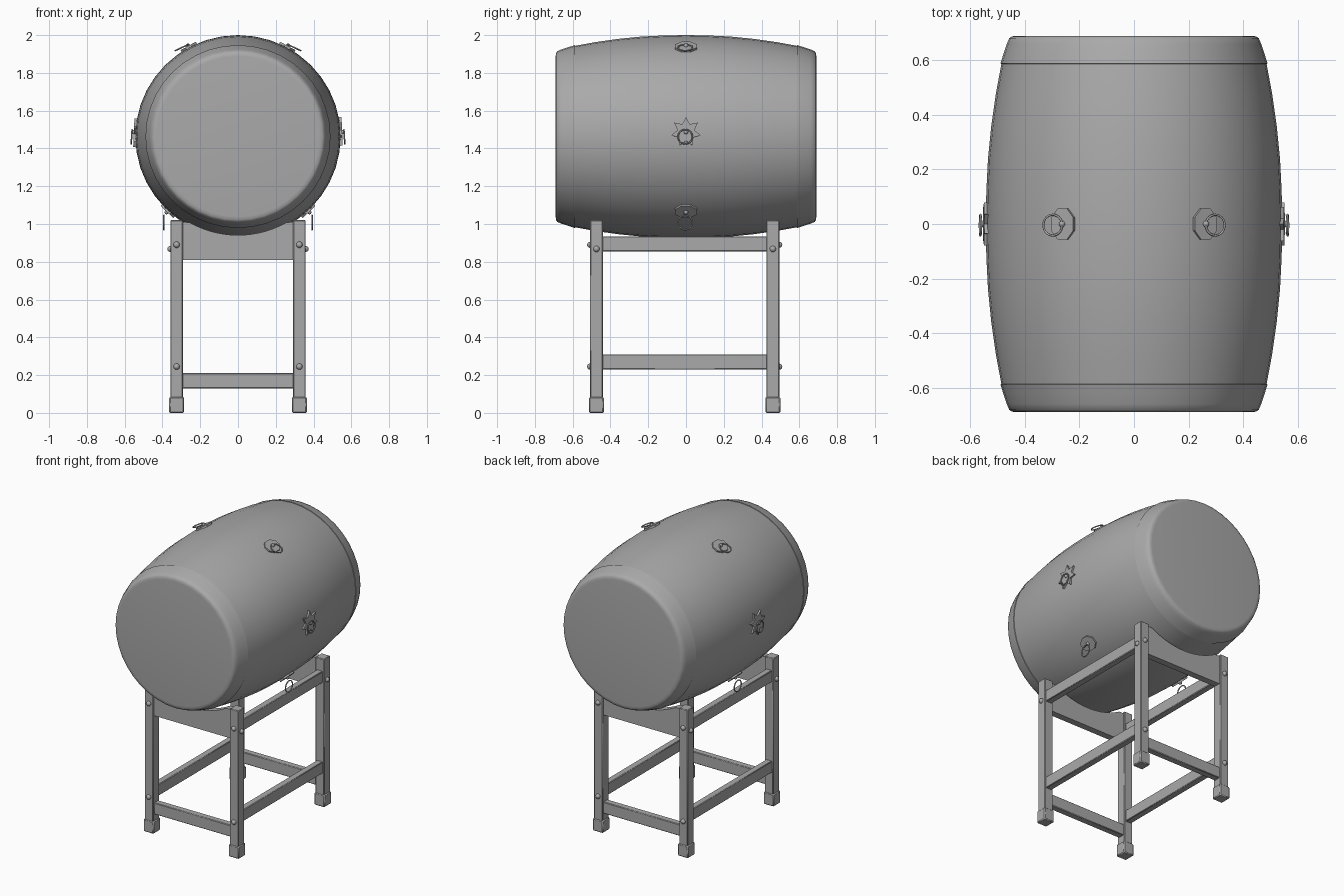
import bpy, bmesh, math
from mathutils import Matrix, Vector

if "Cube" in bpy.data.objects:
    bpy.data.objects.remove(bpy.data.objects["Cube"], do_unlink=True)

grey = bpy.data.materials.new("plain_grey")
grey.use_nodes = True
COLOR = (0.4, 0.4, 0.4, 1)
grey.diffuse_color = COLOR
grey.node_tree.nodes["Principled BSDF"].inputs["Base Color"].default_value = COLOR

AXIS_Z = 1.463      # height of the drum axis
STAND_Y = -0.007    # stand centre
LEG_X, LEG_Y = 0.325, 0.467


def finish(name, bm, angle=35, bevel=0):
    bmesh.ops.recalc_face_normals(bm, faces=bm.faces)
    mesh = bpy.data.meshes.new(name)
    bm.to_mesh(mesh)
    bm.free()
    mesh.materials.append(grey)
    mesh.shade_smooth()
    mesh.set_sharp_from_angle(angle=math.radians(angle))
    obj = bpy.data.objects.new(name, mesh)
    bpy.context.collection.objects.link(obj)
    if bevel:
        mod = obj.modifiers.new("soft_edges", "BEVEL")
        mod.width = bevel
        mod.segments = 1
    return obj


def box(name, center, size, bevel=0.004):
    bm = bmesh.new()
    bmesh.ops.create_cube(bm, size=1, matrix=Matrix.Translation(center) @ Matrix.Diagonal((*size, 1)))
    return finish(name, bm, bevel=bevel)


def lathe(name, profile, matrix, steps, angle=35):
    # profile of (radius, height) spun about local z
    bm = bmesh.new()
    verts = [bm.verts.new((r, 0, h)) for r, h in profile]
    edges = [bm.edges.new(pair) for pair in zip(verts, verts[1:])]
    bmesh.ops.spin(bm, geom=verts + edges, cent=(0, 0, 0), axis=(0, 0, 1),
                   angle=math.tau, steps=steps, use_merge=True)
    bmesh.ops.remove_doubles(bm, verts=bm.verts, dist=0.0001)
    bmesh.ops.transform(bm, matrix=matrix, verts=bm.verts)
    return finish(name, bm, angle)


def prism(name, points, depth, matrix, angle=35):
    # outline in local xy, centred extrusion along local z
    bm = bmesh.new()
    face = bm.faces.new([bm.verts.new((x, y, -depth / 2)) for x, y in points])
    out = bmesh.ops.extrude_face_region(bm, geom=[face])
    moved = [v for v in out["geom"] if isinstance(v, bmesh.types.BMVert)]
    bmesh.ops.translate(bm, vec=(0, 0, depth), verts=moved)
    bmesh.ops.transform(bm, matrix=matrix, verts=bm.verts)
    return finish(name, bm, angle)


def facing(location, direction):
    turn = Vector(direction).to_track_quat("Z", "Y").to_matrix().to_4x4()
    return Matrix.Translation(location) @ turn


def ring(name, location, direction, radius=0.038, tube=0.004):
    loop = [(radius + tube * math.cos(a * math.tau / 8), tube * math.sin(a * math.tau / 8))
            for a in range(9)]
    return lathe(name, loop, facing(location, direction), 28, 60)


# Drum shell: barrel with slightly overlapping skins at both ends
to_y = Matrix.Translation((0, 0, AXIS_Z)) @ Matrix.Diagonal((1.012, 1, 1, 1)) @ Matrix.Rotation(math.pi / 2, 4, "X")
body_half = [(0.478, 0.6), (0.5, 0.48), (0.517, 0.36), (0.529, 0.24), (0.535, 0.12)]
body = body_half + [(0.537, 0)] + [(r, -h) for r, h in reversed(body_half)]
lathe("drum_body", body, to_y, 40, 50)
skin = [(0, 0.69), (0.425, 0.69), (0.442, 0.688), (0.452, 0.681), (0.461, 0.66),
        (0.474, 0.62), (0.484, 0.588), (0.476, 0.586)]
for side, label in ((1, "front"), (-1, "back")):
    lathe(label + "_skin", [(r, h * side) for r, h in skin], to_y, 40, 50)

# Fittings: plates, knobs and rings along the drum's middle
star = []
for i in range(14):
    a = math.pi / 2 + i * math.tau / 14
    r = 0.046 if i % 2 else 0.08
    star.append((r * math.cos(a), r * math.sin(a)))
octagon = [(0.062 * math.cos((i + 0.5) * math.tau / 8), 0.05 * math.sin((i + 0.5) * math.tau / 8))
           for i in range(8)]


def fitting(label, side, degrees, outline, ring_at, ring_dir):
    a = math.radians(degrees)
    normal = Vector((side * math.cos(a), 0, math.sin(a)))
    spot = Vector((normal.x * 0.543, 0, AXIS_Z + normal.z * 0.537))
    along = Vector((0, 1, 0))
    frame = Matrix((along, normal.cross(along), normal)).transposed().to_4x4()
    frame.translation = spot
    prism(label + "_plate", outline, 0.018, frame)
    lathe(label + "_knob", [(0, 0.022), (0.008, 0.02), (0.012, 0.012), (0.012, 0)], frame, 10, 50)
    ring(label + "_ring", (side * ring_at[0], -0.004, ring_at[1]), (side * ring_dir[0], 0, ring_dir[1]))


for side, label in ((1, "left"), (-1, "right")):
    fitting(label + "_upper", side, 61.5, octagon, (0.298, 1.934), (0.42, 0.9))
    fitting(label + "_middle", side, 2.5, star, (0.563, 1.462), (1, 0.06))
    fitting(label + "_lower", side, -47, octagon, (0.392, 1.008), (1, 0))


def bolt(name, location, direction):
    dome = [(0, 0.016), (0.009, 0.014), (0.015, 0.008), (0.017, 0), (0.017, -0.004)]
    lathe(name, dome, facing(location, direction), 10, 50)


# Legs, feet and bolts
for sx, xname in ((1, "left"), (-1, "right")):
    for sy, yname in ((-1, "front"), (1, "back")):
        label = f"{yname}_{xname}"
        x, y = sx * LEG_X, STAND_Y + sy * LEG_Y
        box(label + "_leg", (x, y, 0.53), (0.066, 0.068, 0.98))
        box(label + "_foot", (x, y, 0.0425), (0.078, 0.078, 0.085), 0.006)
        for z, level in ((0.89, "upper"), (0.245, "lower")):
            bolt(f"{label}_{level}_bolt", (x, y + sy * 0.034, z), (0, sy, 0))
        bolt(label + "_side_bolt", (x + sx * 0.033, y, 0.868), (sx, 0, 0))

# Side rails
for sx, xname in ((1, "left"), (-1, "right")):
    for z, level in ((0.895, "upper"), (0.27, "lower")):
        box(f"{xname}_{level}_rail", (sx * LEG_X, STAND_Y, z), (0.046, 2 * LEG_Y - 0.06, 0.08))

# Cross bars and curved cradles under the drum
cradle = [(-0.294, 0.81), (0.294, 0.81)]
for i in range(17):
    x = 0.294 - i * 0.588 / 16
    cradle.append((x, min(1.01, AXIS_Z - math.sqrt(0.522 ** 2 - x * x))))
for sy, yname in ((-1, "front"), (1, "back")):
    y = STAND_Y + sy * LEG_Y
    box(yname + "_cross_bar", (0, y, 0.17), (0.59, 0.046, 0.08))
    stand_up = Matrix.Translation((0, y, 0)) @ Matrix.Rotation(math.pi / 2, 4, "X")
    prism(yname + "_cradle", cradle, 0.046, stand_up)
